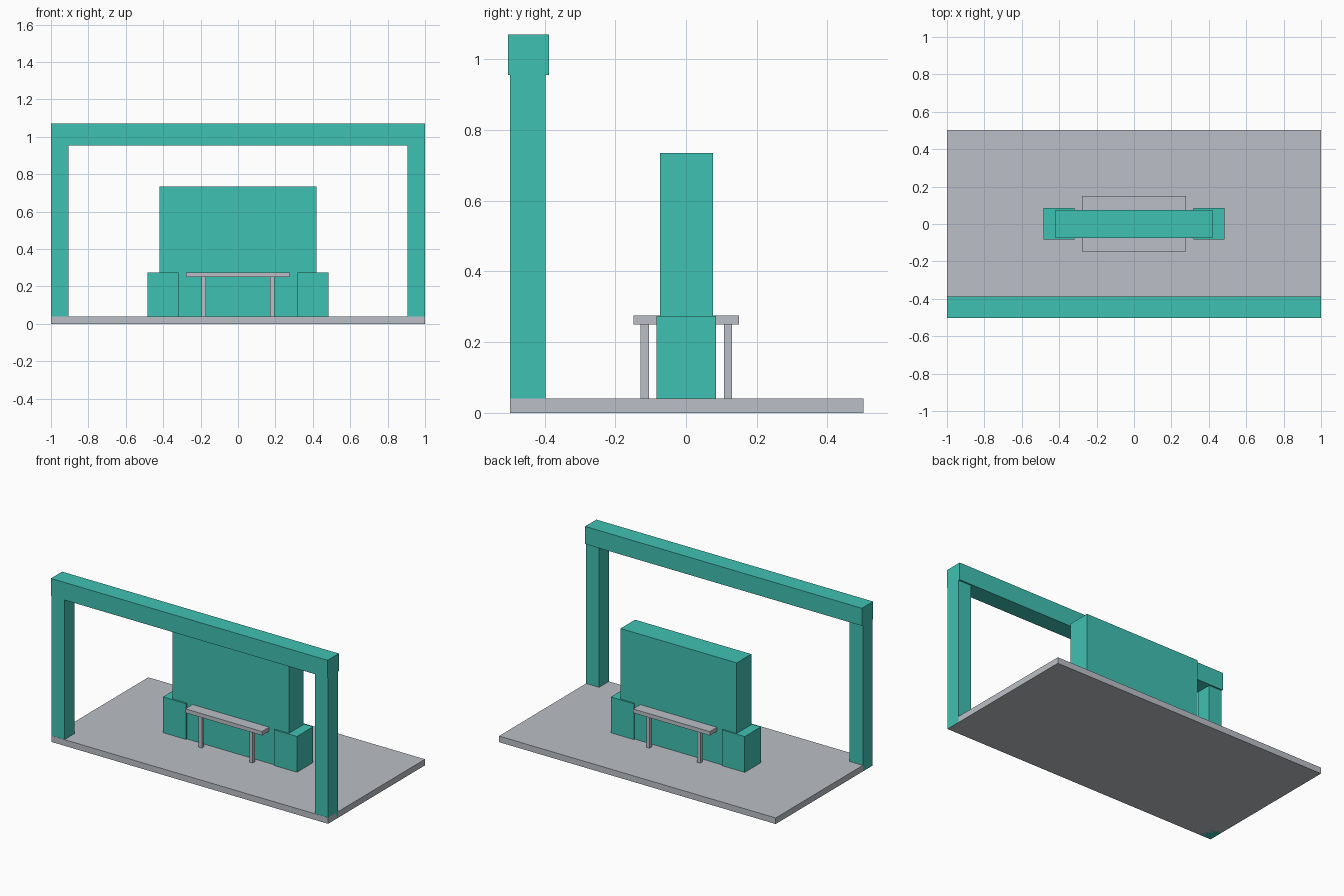
import bpy

default = bpy.data.objects.get("Cube")
if default:
    bpy.data.objects.remove(default, do_unlink=True)


def make_material(name, rgb):
    mat = bpy.data.materials.new(name)
    mat.use_nodes = True
    colour = (*rgb, 1.0)
    mat.diffuse_color = colour
    mat.node_tree.nodes["Principled BSDF"].inputs["Base Color"].default_value = colour
    return mat


teal = make_material("teal_paint", (0.051, 0.533, 0.445))
grey = make_material("light_grey", (0.497, 0.527, 0.571))


def box(name, x, y, z, mat):
    """Box spanning the given (low, high) range on each axis."""
    spans = (x, y, z)
    bpy.ops.mesh.primitive_cube_add(size=1, location=[(a + b) / 2 for a, b in spans])
    obj = bpy.context.object
    obj.name = name
    obj.scale = [b - a for a, b in spans]
    bpy.ops.object.transform_apply(location=False, rotation=False, scale=True)
    obj.data.materials.append(mat)
    return obj


def mirrored(span, side):
    return tuple(sorted(side * v for v in span))


# Ground slab
box("base_slab", (-1, 1), (-0.498, 0.502), (0, 0.04), grey)

# Front gateway: beam on two posts
box("gate_beam", (-1, 1), (-0.503, -0.387), (0.955, 1.07), teal)

# Central wall with a bench top passing through it
box("central_wall", (-0.42, 0.42), (-0.074, 0.076), (0, 0.735), teal)
box("bench_top", (-0.277, 0.277), (-0.148, 0.15), (0.25, 0.276), grey)

# Paired parts on each side
for side, label in ((1, "left"), (-1, "right")):
    box(f"gate_post_{label}", mirrored((0.905, 1), side), (-0.497, -0.397), (0, 0.955), teal)
    box(f"end_block_{label}", mirrored((0.318, 0.484), side), (-0.083, 0.085), (0.04, 0.274), teal)
    for end, y in (("front", (-0.128, -0.105)), ("back", (0.107, 0.13))):
        box(f"bench_leg_{end}_{label}", mirrored((0.172, 0.195), side), y, (0.04, 0.25), grey)
